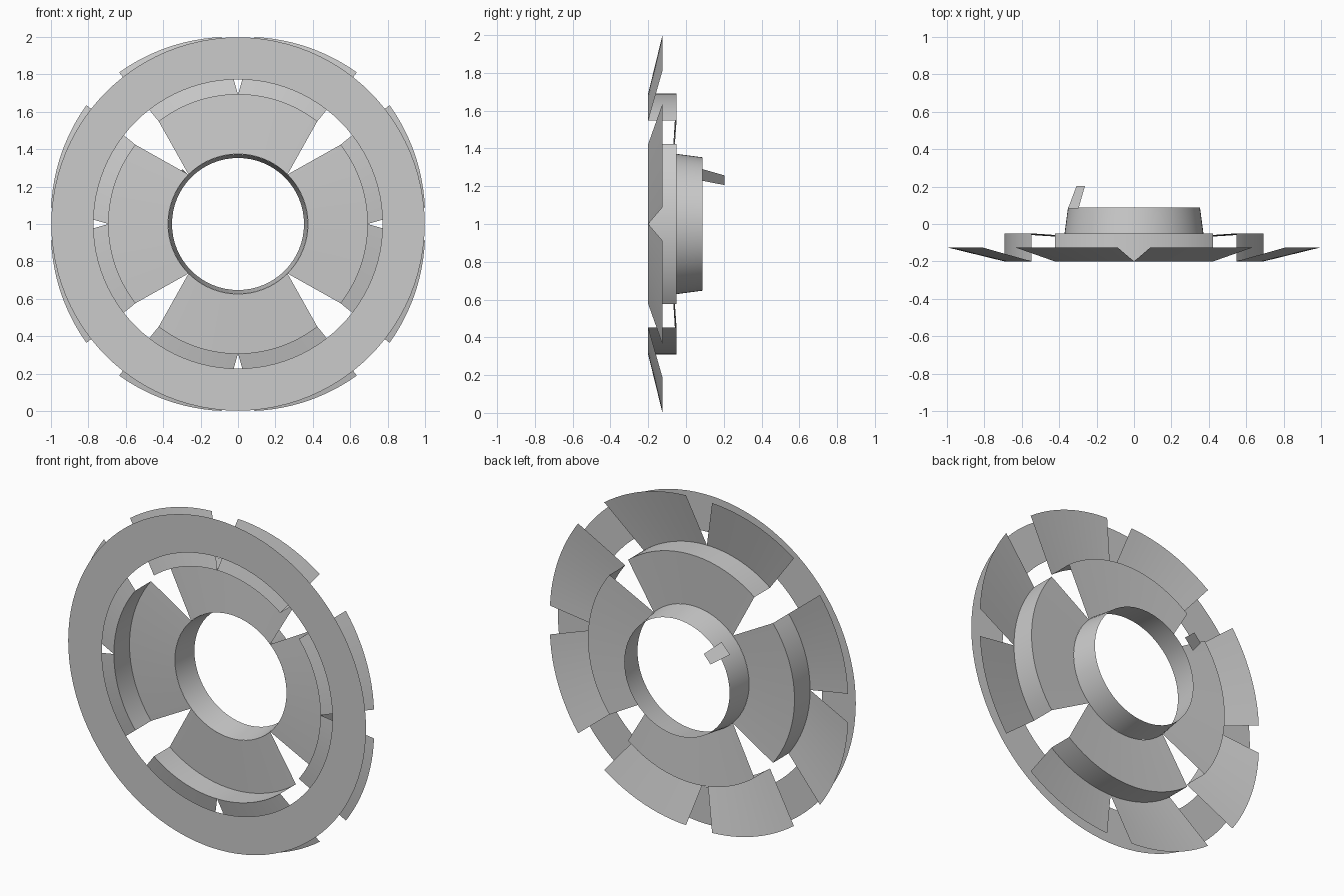
import bpy, math

if "Cube" in bpy.data.objects:
    bpy.data.objects.remove(bpy.data.objects["Cube"])

CZ = 1.0  # height of the wheel axis


def pol(deg, r, y):
    """Point at an angle and radius around the y axis."""
    a = math.radians(deg)
    return (r * math.cos(a), y, CZ + r * math.sin(a))


def sheet(name, inner, outer, segs, closed=False):
    """Thin ruled sheet between two edges, each (deg0, deg1, r0, r1, y)."""
    verts = []
    n = segs if closed else segs + 1
    for i in range(n):
        t = i / segs
        for d0, d1, r0, r1, y in (inner, outer):
            verts.append(pol(d0 + (d1 - d0) * t, r0 + (r1 - r0) * t, y))
    faces = []
    for i in range(segs):
        j = (i + 1) % n
        faces.append((2 * i, 2 * i + 1, 2 * j + 1, 2 * j))
    return add(name, verts, faces)


def add(name, verts, faces):
    mesh = bpy.data.meshes.new(name)
    mesh.from_pydata(verts, [], faces)
    mesh.update()
    ob = bpy.data.objects.new(name, mesh)
    bpy.context.collection.objects.link(ob)
    bpy.ops.object.select_all(action='DESELECT')
    ob.select_set(True)
    bpy.context.view_layer.objects.active = ob
    bpy.ops.object.shade_smooth_by_angle(angle=math.radians(30))
    return ob


# Flat front ring
sheet("front_ring", (0, 360, 0.773, 0.773, -0.2), (0, 360, 0.998, 0.998, -0.2), 96, True)

# Tapered hub collar
sheet("hub_collar", (0, 360, 0.374, 0.374, -0.07), (0, 360, 0.353, 0.353, 0.087), 64, True)

for k in range(4):
    c = 90 * k
    # Spoke plate, narrowing outward in angle from the hub
    sheet(f"spoke_plate_{k}", (c - 45, c + 45, 0.374, 0.374, -0.07),
          (c - 37.7, c + 37.7, 0.692, 0.692, -0.05), 24)
    # Curved wall joining the spoke to the flaps
    sheet(f"spoke_wall_{k}", (c - 37.7, c + 37.7, 0.692, 0.692, -0.05),
          (c - 37.7, c + 37.7, 0.692, 0.692, -0.2), 24)
    # Two bent-back flaps, split by a V notch
    for side, s in (("a", 1), ("b", -1)):
        sheet(f"flap_{k}{side}", (c, c + s * 37.7, 0.692, 0.692, -0.2),
              (c + s * 5, c + s * 38.1, 1.003, 1.03, -0.125), 12)

# Small locating tab behind the collar
add("locating_tab",
    [(-0.353, 0.082, CZ + 0.23), (-0.297, 0.082, CZ + 0.292),
     (-0.262, 0.204, CZ + 0.257), (-0.307, 0.204, CZ + 0.206)],
    [(0, 1, 2, 3)])
